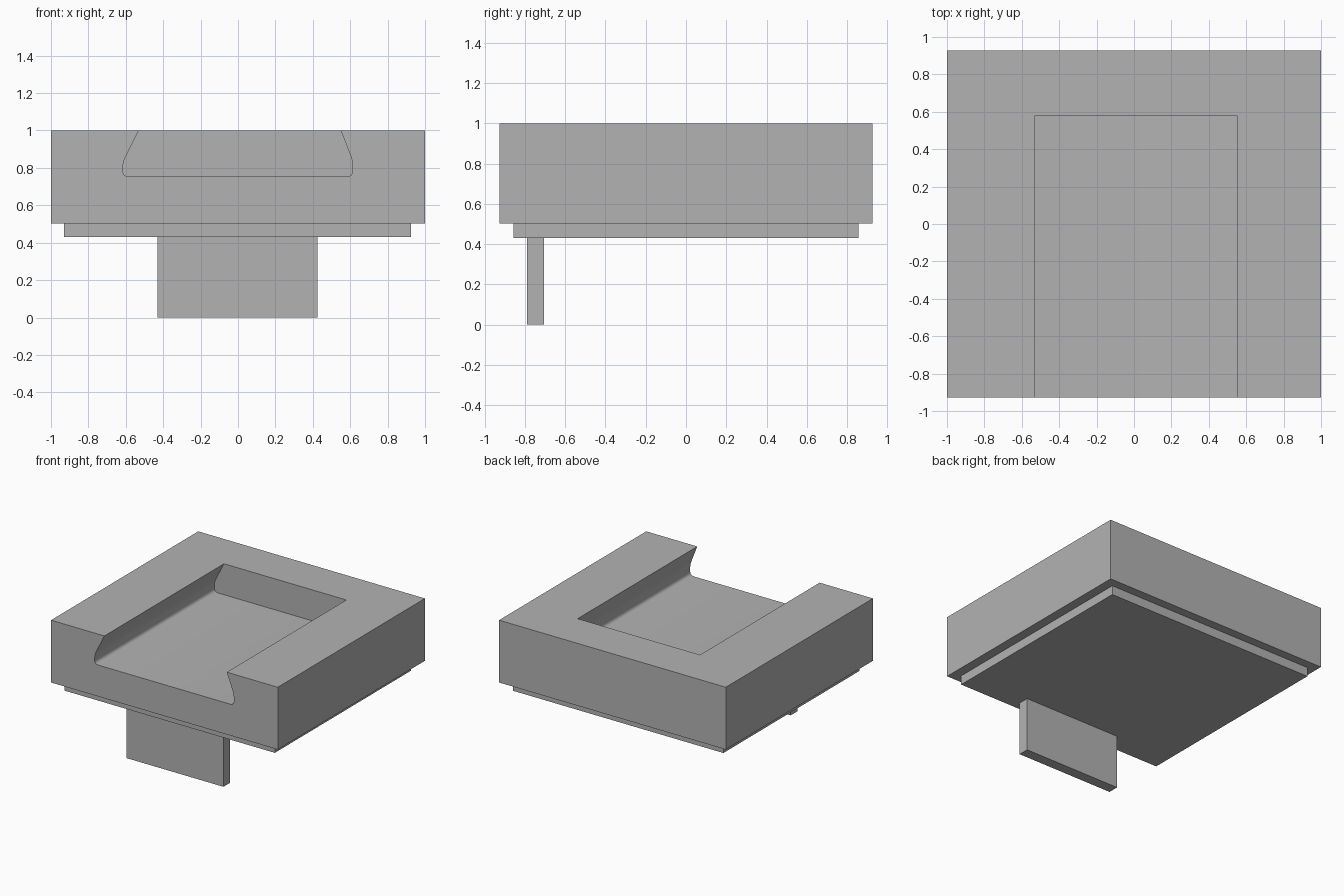
import bpy, bmesh, math

cube = bpy.data.objects.get("Cube")
if cube:
    bpy.data.objects.remove(cube, do_unlink=True)

grey = bpy.data.materials.new("plain grey")
grey.use_nodes = True
colour = (0.45, 0.45, 0.45, 1)
grey.diffuse_color = colour
grey.node_tree.nodes["Principled BSDF"].inputs["Base Color"].default_value = colour


def add_object(name, bm):
    bmesh.ops.recalc_face_normals(bm, faces=bm.faces)
    mesh = bpy.data.meshes.new(name)
    bm.to_mesh(mesh)
    bm.free()
    mesh.materials.append(grey)
    obj = bpy.data.objects.new(name, mesh)
    bpy.context.collection.objects.link(obj)
    return obj


def extrude_profile(profile, y0, y1):
    """Solid made by sweeping an x-z outline along y."""
    bm = bmesh.new()
    face = bm.faces.new([bm.verts.new((x, y0, z)) for x, z in profile])
    swept = bmesh.ops.extrude_face_region(bm, geom=[face])["geom"]
    verts = [v for v in swept if isinstance(v, bmesh.types.BMVert)]
    bmesh.ops.translate(bm, verts=verts, vec=(0, y1 - y0, 0))
    return bm


def box(name, x0, x1, y0, y1, z0, z1):
    return add_object(name, extrude_profile(
        [(x0, z0), (x1, z0), (x1, z1), (x0, z1)], y0, y1))


# Main block, stepped underside plate and hanging front tab
block = box("main_block", -1, 1, -0.927, 0.927, 0.503, 1)
box("underside_plate", -0.93, 0.925, -0.857, 0.857, 0.43, 0.503)
box("front_tab", -0.43, 0.425, -0.79, -0.705, 0, 0.43)

# Undercut slot, open at the front and top
slot = extrude_profile([(-0.48, 1.1), (-0.615, 0.83), (-0.615, 0.753),
                        (0.612, 0.753), (0.612, 0.84), (0.511, 1.1)], -1.1, 0.58)


def round_edges(bm, low, high, radius):
    edges = [e for e in bm.edges
             if abs(e.verts[0].co.y - e.verts[1].co.y) > 1
             and all(low < v.co.z < high for v in e.verts)]
    bmesh.ops.bevel(bm, geom=edges, offset=radius, segments=6,
                    profile=0.5, affect='EDGES')


round_edges(slot, 0.82, 0.85, 0.025)
round_edges(slot, 0.75, 0.76, 0.028)
cutter = add_object("slot_cutter", slot)
cutter.hide_render = True

# Cut the slot, then remove the helper
cut = block.modifiers.new("slot", 'BOOLEAN')
cut.operation = 'DIFFERENCE'
cut.solver = 'EXACT'
cut.object = cutter
bpy.ops.object.select_all(action='DESELECT')
bpy.context.view_layer.objects.active = block
block.select_set(True)
bpy.ops.object.modifier_apply(modifier=cut.name)
bpy.data.objects.remove(cutter, do_unlink=True)
bpy.ops.object.shade_smooth_by_angle(angle=math.radians(25))
